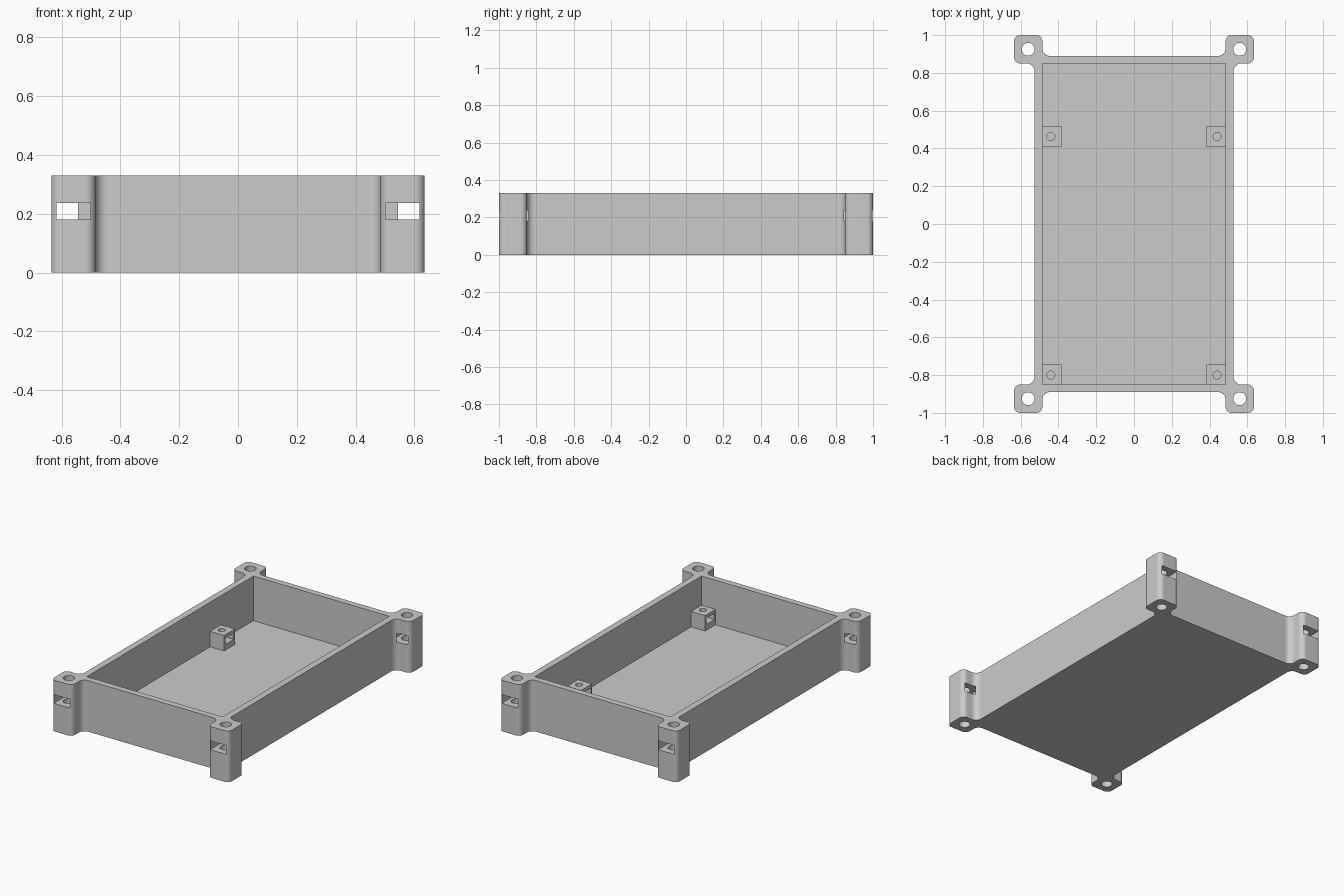
import bpy, bmesh
from math import cos, sin, radians
from mathutils import Matrix

if "Cube" in bpy.data.objects:
    bpy.data.objects.remove(bpy.data.objects["Cube"], do_unlink=True)

# Main sizes
HEIGHT, FLOOR = 0.33, 0.042
WALL_X, WALL_Y = 0.527, 0.89        # outside of the walls
IN_X, IN_Y = 0.485, 0.85            # inside of the walls
END_X, END_Y = 0.635, 1.0           # outside of the corner posts
ROUND, FILLET = 0.032, 0.04
SIGNS = [(1, 1), (-1, 1), (-1, -1), (1, -1)]

grey = bpy.data.materials.new("plain grey")
grey.use_nodes = True
colour = (0.6, 0.6, 0.6, 1)
grey.diffuse_color = colour
grey.node_tree.nodes["Principled BSDF"].inputs["Base Color"].default_value = colour


def finish(name, bm):
    bmesh.ops.recalc_face_normals(bm, faces=bm.faces)
    mesh = bpy.data.meshes.new(name)
    bm.to_mesh(mesh)
    bm.free()
    mesh.materials.append(grey)
    obj = bpy.data.objects.new(name, mesh)
    bpy.context.collection.objects.link(obj)
    return obj


def boxes(name, bounds):
    """One object of boxes, each given as (low corner, high corner)."""
    bm = bmesh.new()
    for lo, hi in bounds:
        mid = [(a + b) / 2 for a, b in zip(lo, hi)]
        size = [b - a for a, b in zip(lo, hi)]
        bmesh.ops.create_cube(bm, size=1, matrix=Matrix.Translation(mid) @ Matrix.Diagonal((*size, 1)))
    return finish(name, bm)


def cylinders(name, centres, radius, low, high):
    bm = bmesh.new()
    for x, y in centres:
        bmesh.ops.create_cone(bm, cap_ends=True, segments=32, radius1=radius, radius2=radius,
                              depth=high - low, matrix=Matrix.Translation((x, y, (low + high) / 2)))
    return finish(name, bm)


def activate(obj):
    bpy.ops.object.select_all(action='DESELECT')
    obj.select_set(True)
    bpy.context.view_layer.objects.active = obj


def cut(obj, cutter):
    cutter.hide_render = True
    mod = obj.modifiers.new("cut", 'BOOLEAN')
    mod.operation, mod.solver, mod.object = 'DIFFERENCE', 'EXACT', cutter
    activate(obj)
    bpy.ops.object.modifier_apply(modifier=mod.name)
    bpy.data.objects.remove(cutter, do_unlink=True)


def smooth(obj):
    activate(obj)
    bpy.ops.object.shade_smooth_by_angle(angle=radians(30))
    mod = obj.modifiers.new("flat face normals", 'WEIGHTED_NORMAL')
    mod.keep_sharp = True


def arc(cx, cy, radius, start, end, steps=8):
    angles = [radians(start + (end - start) * i / steps) for i in range(steps + 1)]
    return [(cx + radius * cos(a), cy + radius * sin(a)) for a in angles]


# Outline of one corner: fillet, three rounded post corners, fillet
quarter = (arc(WALL_X + FILLET, IN_Y - FILLET, FILLET, 180, 90)
           + arc(END_X - ROUND, IN_Y + ROUND, ROUND, -90, 0)
           + arc(END_X - ROUND, END_Y - ROUND, ROUND, 0, 90)
           + arc(IN_X + ROUND, END_Y - ROUND, ROUND, 90, 180)
           + arc(IN_X - FILLET, WALL_Y + FILLET, FILLET, 0, -90))
outline = []
for sx, sy in SIGNS:
    points = [(sx * x, sy * y) for x, y in quarter]
    outline += points if sx * sy > 0 else points[::-1]

# Tray body with corner posts
bm = bmesh.new()
base = bm.faces.new([bm.verts.new((x, y, 0)) for x, y in outline])
top = bmesh.ops.extrude_face_region(bm, geom=[base])["geom"]
bmesh.ops.translate(bm, vec=(0, 0, HEIGHT), verts=[v for v in top if isinstance(v, bmesh.types.BMVert)])
tray = finish("tray_body", bm)
cut(tray, boxes("cavity", [((-IN_X, -IN_Y, FLOOR), (IN_X, IN_Y, HEIGHT + 0.1))]))

# Nut slots through the posts, then the screw holes
slots = []
for sx, sy in SIGNS:
    xs, ys = sorted((sx * 0.502, sx * 0.617)), sorted((sy * 0.842, sy * 1.05))
    slots.append(((xs[0], ys[0], 0.18), (xs[1], ys[1], 0.237)))
cut(tray, boxes("post_slots", slots))
cut(tray, cylinders("post_holes", [(sx * 0.56, sy * 0.925) for sx, sy in SIGNS], 0.034, -0.1, HEIGHT + 0.1))
smooth(tray)

# Board standoffs, each with a screw hole and a nut slot facing inward
HALF, TOP = 0.055, 0.142
for sx, side in ((1, "left"), (-1, "right")):
    for y, end in ((-0.8, "front"), (0.463, "back")):
        x = sx * 0.44
        standoff = boxes(f"standoff_{end}_{side}",
                         [((x - HALF, y - HALF, FLOOR - 0.01), (x + HALF, y + HALF, TOP))])
        xs = sorted((sx * 0.36, sx * 0.482))
        cut(standoff, boxes("nut_slot", [((xs[0], y - 0.042, 0.08), (xs[1], y + 0.042, 0.12))]))
        cut(standoff, cylinders("screw_hole", [(x, y)], 0.021, FLOOR + 0.002, TOP + 0.1))
        smooth(standoff)
